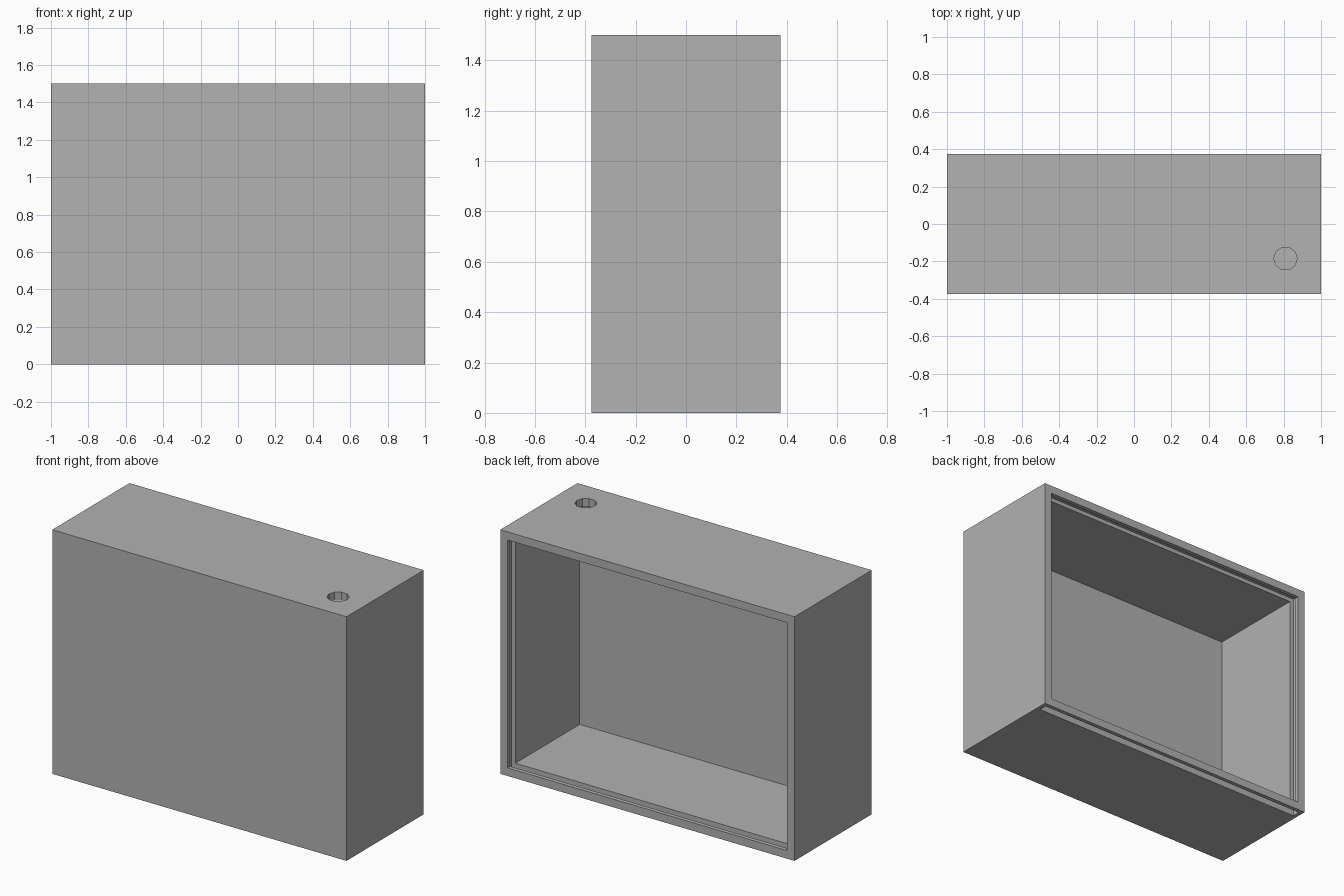
import bpy

cube = bpy.data.objects.get("Cube")
if cube:
    bpy.data.objects.remove(cube, do_unlink=True)

W, D, H = 2.0, 0.75, 1.5      # outer size
WALL = 0.05                   # wall thickness
GROOVE = 0.025                # groove depth and rear lip thickness
OVER = 0.1                    # cutter overshoot

grey = bpy.data.materials.new("light_grey")
grey.use_nodes = True
colour = (0.445, 0.445, 0.445, 1)
grey.diffuse_color = colour
grey.node_tree.nodes["Principled BSDF"].inputs["Base Color"].default_value = colour


def block(name, low, high):
    """Box between two opposite corners."""
    centre = [(a + b) / 2 for a, b in zip(low, high)]
    bpy.ops.mesh.primitive_cube_add(size=1, location=centre)
    ob = bpy.context.object
    ob.name = name
    ob.scale = [b - a for a, b in zip(low, high)]
    bpy.ops.object.transform_apply(location=True, rotation=False, scale=True)
    return ob


def cut(body, cutter):
    """Subtract the cutter from the body and discard it."""
    cutter.hide_render = True
    mod = body.modifiers.new(cutter.name, 'BOOLEAN')
    mod.operation = 'DIFFERENCE'
    mod.solver = 'EXACT'
    mod.object = cutter
    bpy.context.view_layer.objects.active = body
    bpy.ops.object.modifier_apply(modifier=mod.name)
    bpy.data.objects.remove(cutter, do_unlink=True)


# Solid case
case = block("enclosure_case", (-W / 2, -D / 2, 0), (W / 2, D / 2, H))
case.data.materials.append(grey)

# Cavity, open at the back
inner = W / 2 - WALL
cut(case, block("cavity", (-inner, -D / 2 + WALL, WALL),
                (inner, D / 2 + OVER, H - WALL)))

# Groove for a sliding back panel, open through the bottom
side = W / 2 - GROOVE
cut(case, block("panel_groove", (-side, D / 2 - 3 * GROOVE, -OVER),
                (side, D / 2 - GROOVE, H - GROOVE)))

# Round cable hole through the top
bpy.ops.mesh.primitive_cylinder_add(vertices=10, radius=0.0625, depth=0.2,
                                    location=(0.81, -0.185, H),
                                    rotation=(0, 0, 1.5708))
hole = bpy.context.object
hole.name = "cable_hole"
cut(case, hole)

for poly in case.data.polygons:
    poly.use_smooth = False
    poly.material_index = 0
